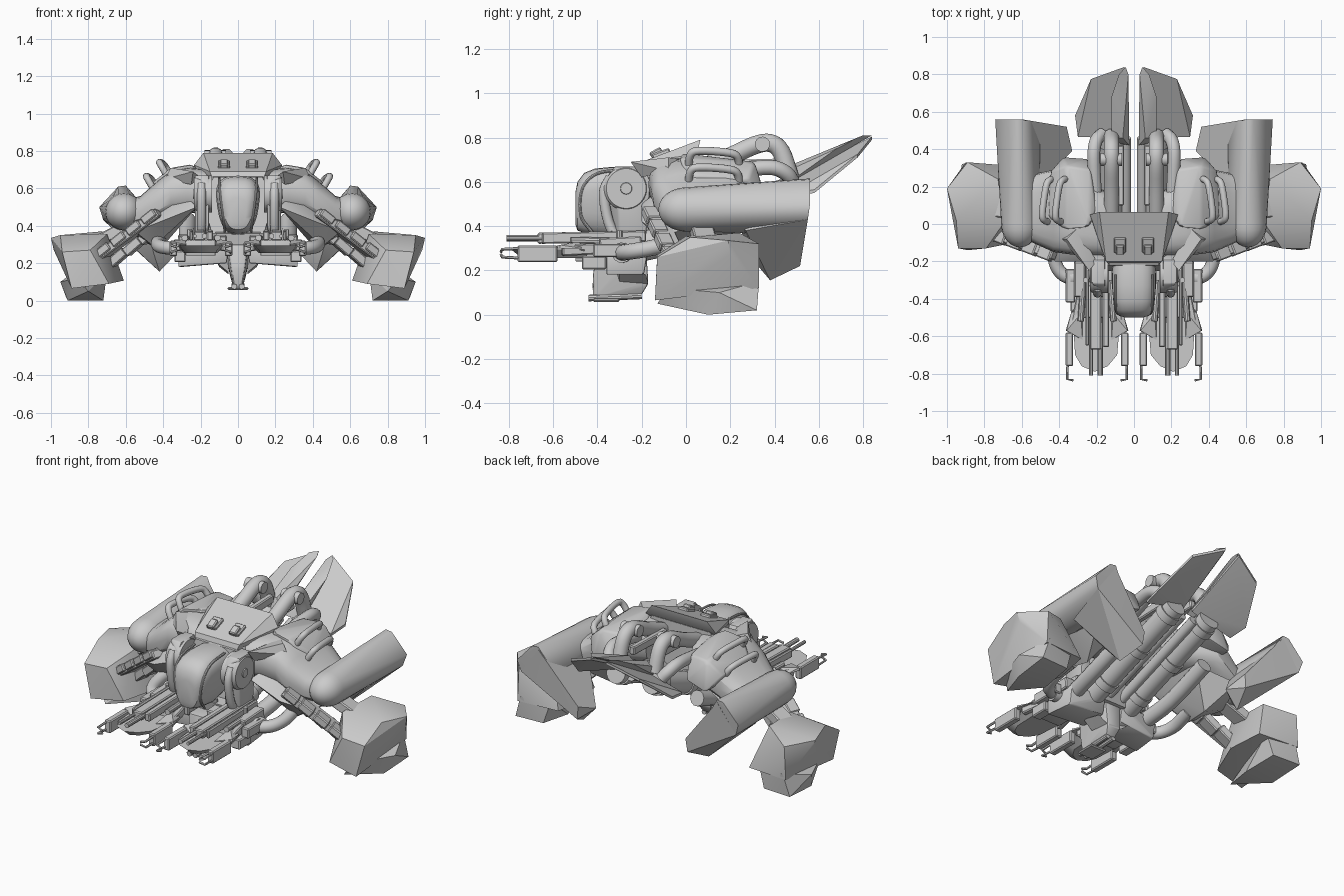
import bpy, bmesh, math
from mathutils import Vector, Matrix


def finish(name, bm, mirror=True, angle=32):
    bmesh.ops.recalc_face_normals(bm, faces=bm.faces)
    me = bpy.data.meshes.new(name)
    bm.to_mesh(me)
    bm.free()
    me.polygons.foreach_set("use_smooth", [True] * len(me.polygons))
    me.set_sharp_from_angle(angle=math.radians(angle))
    ob = bpy.data.objects.new(name, me)
    bpy.context.collection.objects.link(ob)
    if mirror:
        ob.modifiers.new("Mirror", 'MIRROR')
    return ob


def hull(name, pts, mirror=True, bevel=0):
    bm = bmesh.new()
    for p in pts:
        bm.verts.new(p)
    bmesh.ops.convex_hull(bm, input=bm.verts[:])
    bmesh.ops.delete(bm, geom=[v for v in bm.verts if not v.link_faces], context='VERTS')
    bmesh.ops.dissolve_limit(bm, angle_limit=0.03, verts=bm.verts[:], edges=bm.edges[:])
    if bevel:
        bmesh.ops.bevel(bm, geom=bm.edges[:], offset=bevel, segments=2, affect='EDGES', profile=0.5)
    return finish(name, bm, mirror)


def loft(name, rings, mirror=True, angle=32):
    bm = bmesh.new()
    rs = [[bm.verts.new(p) for p in r] for r in rings]
    for a, b in zip(rs, rs[1:]):
        for i in range(len(a)):
            j = (i + 1) % len(a)
            bm.faces.new((a[i], a[j], b[j], b[i]))
    bm.faces.new(rs[0])
    bm.faces.new(rs[-1])
    return finish(name, bm, mirror, angle)


def tube(name, path, r, mirror=True, n=12, steps=1):
    pts = [Vector(p) for p in path]
    if steps > 1:  # rounded path through the points
        e = [2 * pts[0] - pts[1]] + pts + [2 * pts[-1] - pts[-2]]
        pts = [0.5 * (2 * b + (c - a) * t + (2 * a - 5 * b + 4 * c - d) * t * t + (3 * b - a - 3 * c + d) * t ** 3)
               for a, b, c, d in zip(e, e[1:], e[2:], e[3:]) for t in [k / steps for k in range(steps)]] + [e[-2]]
    tan = [(pts[min(i + 1, len(pts) - 1)] - pts[max(i - 1, 0)]).normalized() for i in range(len(pts))]
    u = tan[0].orthogonal().normalized()
    rings = []
    for i, (p, t) in enumerate(zip(pts, tan)):
        u = (u - t * u.dot(t)).normalized()
        v = t.cross(u)
        rr = r[i] if isinstance(r, (list, tuple)) else r
        rings.append([p + rr * (math.cos(k * math.tau / n) * u + math.sin(k * math.tau / n) * v) for k in range(n)])
    return loft(name, rings, mirror)


def beam(name, p, q, w, h, mirror=True, bevel=0.006):
    p, q = Vector(p), Vector(q)
    m = Matrix.Translation((p + q) / 2) @ (q - p).to_track_quat('Y', 'Z').to_matrix().to_4x4()
    bm = bmesh.new()
    bmesh.ops.create_cube(bm, size=1, matrix=m @ Matrix.Diagonal((w, (q - p).length, h, 1)))
    if bevel:
        bmesh.ops.bevel(bm, geom=bm.edges[:], offset=bevel, segments=1, affect='EDGES')
    return finish(name, bm, mirror)


def oval(a, b, n=24, e=2.0):
    for k in range(n):
        c, s = math.cos(k * math.tau / n), math.sin(k * math.tau / n)
        yield a * math.copysign(abs(c) ** (2 / e), c), b * math.copysign(abs(s) ** (2 / e), s)


def both(pts):
    return [(s * x, y, z) for x, y, z in pts for s in (1, -1)]


# cockpit pod, lofted front to back: y, half width, centre z, half height
pod = [(-.50, .05, .48, .07), (-.49, .085, .49, .11), (-.46, .105, .505, .135), (-.41, .115, .51, .15),
       (-.33, .122, .51, .158), (-.24, .12, .52, .145), (-.15, .11, .52, .13)]
loft("cockpit", [[(x * (1 + .2 * z / h), y, c + z) for x, z in oval(w * .92, h, 28, 2.8)] for y, w, c, h in pod], False, 45)
tube("canopy_frame", [(.1, -.27, .655), (.1, -.4, .638), (.095, -.468, .57), (.08, -.475, .45), (.07, -.42, .367)], .007, n=8, steps=5)

# central hull with the flared roof plate
hull("main_hull", both([(.13, -.22, .66), (.2, .05, .72), (.19, -.22, .55), (.22, .04, .6), (.14, -.25, .36), (.13, .06, .42)]), False)
hull("roof_plate", both([(.14, -.21, .66), (.15, -.2, .69), (.235, .05, .725), (.185, .065, .79), (.23, .03, .7), (.12, -.12, .705)]), False)
beam("roof_vent", (.075, -.15, .705), (.075, -.07, .735), .065, .04)
beam("roof_vent_lid", (.075, -.16, .717), (.075, -.11, .745), .045, .03)
hull("belly_block", both([(.12, -.32, .36), (.12, -.1, .38), (.08, -.3, .26), (.08, -.16, .28)]), False)

# intake drums beside the cockpit
tube("intake_drum", [(.14, -.27, .57), (.22, -.27, .57), (.235, -.27, .57), (.235, -.27, .57), (.205, -.27, .57)], [.1, .1, .09, .07, .07], n=28)
tube("intake_hub", [(.2, -.27, .57), (.24, -.27, .57)], [.04, .025], n=16)
for k in range(6):
    a = k * math.pi / 3
    beam("intake_blade", (.222, -.27, .57), (.222, -.27 + .08 * math.cos(a), .57 + .08 * math.sin(a)), .012, .016, bevel=0)
hull("intake_frame", [(x, y, z) for x in (.155, .23) for y, z in [(-.35, .4), (-.36, .62), (-.32, .67), (-.19, .67), (-.16, .6), (-.18, .36), (-.3, .35)]
                      if x < .2 or y > -.33], bevel=.008)
tube("intake_pipe", [(.195, -.34, .62), (.195, -.37, .55), (.195, -.35, .42), (.2, -.3, .32)], .024, steps=4)

# shoulders sweeping out to the nacelles: x, centre y, centre z, half depth, half height
arm = [(.15, .0, .58, .17, .12), (.27, .04, .59, .21, .12), (.36, .07, .575, .23, .12), (.43, .07, .53, .22, .11),
       (.52, .08, .475, .19, .085), (.62, .1, .45, .16, .08)]
loft("shoulder", [[(x, c + y, z + h) for y, h in oval(a, b, 20, 3)] for x, c, z, a, b in arm])
hull("shoulder_armour", [(.2, .08, .7), (.24, -.02, .73), (.36, -.03, .71), (.46, .05, .63), (.45, .28, .61), (.36, .31, .69),
                         (.23, .29, .69), (.24, .35, .56), (.38, .36, .52), (.22, .05, .6), (.44, .0, .58)], bevel=.012)
hull("shoulder_flap", [(.2, -.2, .66), (.24, -.25, .69), (.36, -.08, .71), (.39, -.08, .65), (.25, -.2, .62), (.3, -.02, .7)])
hull("wing_web", [(.22, -.2, .5), (.42, -.2, .42), (.55, -.12, .37), (.62, .05, .38), (.3, -.1, .58), (.5, .28, .4), (.28, .2, .47), (.45, -.08, .29), (.42, .1, .27)])
for k in range(2):
    dx, dz = .07 * k, -.075 * k
    tube("shoulder_rail", [(.35 + dx, .24, .65 + dz), (.38 + dx, .235, .705 + dz), (.4 + dx, .2, .73 + dz), (.42 + dx, .06, .74 + dz),
                           (.41 + dx, .02, .72 + dz), (.37 + dx, .01, .65 + dz)], .018, steps=4)

# upper thruster nacelles: round nose swept into a slanted box rear
nose = [(.61 + .1 * math.cos(a) * math.cos(b), .0 - .125 * math.sin(b), .475 + .1 * math.sin(a) * math.cos(b))
        for a in [k * math.tau / 20 for k in range(20)] for b in [j * math.pi / 12 for j in range(7)]]
hull("thruster_nacelle", nose + [(.6, .56, .615), (.64, .56, .61), (.742, .56, .5), (.72, .55, .43), (.58, .53, .36), (.5, .53, .46)])
hull("thruster_fin", [(.42, .38, .155), (.37, .515, .22), (.33, .39, .25), (.72, .55, .43), (.66, .27, .38), (.6, .56, .6), (.36, .52, .3), (.5, .22, .45), (.45, .3, .25)])

# hanging outer pods
hull("outer_pod", [(.79, -.13, .27), (.94, -.13, .26), (.89, -.14, .065), (.69, -.11, .09), (.70, .0, .355), (.95, .02, .35),
                   (1.0, .19, .335), (.985, .2, .27), (.61, .1, .107), (.727, .24, .37), (.89, .33, .32), (.64, .31, .12), (.9, .33, .12)])
hull("outer_pod_keel", [(.72, .1, .0), (.91, .1, .0), (.92, .32, .02), (.74, .31, .02), (.88, .33, .15), (.7, .3, .15), (.8, -.13, .05), (.86, -.08, .12), (.95, .15, .1)])
beam("pod_strut", (.55, .06, .42), (.82, .1, .28), .1, .06)

# armour plates stepping down the wing's leading edge
a0, a1 = Vector((.42, -.15, .47)), Vector((.76, -.03, .22))
beam("leading_band", a0, a1, .09, .05)
for k in range(4):
    c = a0.lerp(a1, .14 + .24 * k)
    beam("leading_plate", c + Vector((-.03, -.035, .04)), c + Vector((.035, -.01, -.012)), .07, .045)
    beam("leading_tab", c + Vector((-.03, .08, -.05)), c + Vector((.05, .1, -.12)), .08, .05)

# long belly tubes running to the tail
tube("belly_tube", [(.12, -.2, .31), (.12, .5, .565)], .062, n=20)
tube("inner_tube", [(.045, -.2, .31), (.045, .46, .55)], .03)
for t in (.12, .5, .88):
    y, z = -.2 + .7 * t, .31 + .255 * t
    tube("tube_collar", [(.12, y, z), (.12, y + .045, z + .016)], .07, n=20)
tube("side_tube", [(.25, -.22, .28), (.27, .0, .33), (.27, .28, .43)], .045, steps=3)

# tail arches with pivots
tube("tail_arch", [(.12, .06, .66), (.12, .2, .715), (.12, .31, .765), (.12, .38, .775), (.12, .43, .735), (.12, .47, .62)], .042, steps=4)
tube("outer_arch", [(.2, .06, .62), (.21, .24, .65), (.215, .38, .665), (.2, .45, .64), (.17, .48, .6)], .035, steps=4)
tube("arch_pivot", [(.065, .345, .77), (.18, .345, .77)], .034, n=18)
beam("arch_link", (.07, .1, .67), (.07, .42, .68), .035, .05)

# tail fins with raised spines
hull("tail_fin", [(x, y, z + d) for x, y, z in [(.03, .46, .6), (.05, .84, .79), (.23, .775, .71), (.315, .58, .55), (.3, .465, .53)] for d in (0, .015)])
hull("tail_spine", [(.025, .42, .6), (.03, .8, .795), (.045, .84, .81), (.08, .8, .81), (.12, .68, .75), (.12, .46, .65), (.06, .46, .67), (.12, .44, .58), (.03, .6, .68)])

# gun platform, barrels and claws
hull("gun_platform", [(.06, -.36, .2), (.32, -.36, .18), (.32, -.36, .28), (.05, -.36, .29), (.3, -.19, .18), (.3, -.17, .3), (.06, -.19, .2), (.06, -.17, .3)], bevel=.008)
for x in (.09, .19, .29):
    beam("platform_block", (x, -.39, .31), (x, -.2, .32), .06, .07)
    tube("platform_post", [(x - .03, -.3, .3), (x - .03, -.3, .38)], .014, n=8)
dish = [(.07, -.46), (.09, -.7), (.14, -.76), (.21, -.79), (.28, -.76), (.315, -.7), (.33, -.46)]
hull("gun_dish", [(x, y, .295) for x, y in dish] + [(.205 + (x - .205) * .7, y * .9 - .03, .255) for x, y in dish])
hull("gun_neck", [(x, y, z) for x in (.12, .28) for y in (-.5, -.33) for z in (.24, .325)], bevel=.006)
for x, w in ((.15, .035), (.205, .06), (.25, .02)):
    beam("gun_rail", (x, -.64 - w / 2, .345), (x, -.18, .355), w, .05)
tube("gun_barrel", [(.18, -.81, .345), (.18, -.5, .345)], .014, n=10)
tube("gun_barrel_outer", [(.23, -.81, .345), (.23, -.5, .345)], .01, n=10)
for x, s in ((.05, -1), (.345, 1)):
    hull("gun_shield", [(x - s * .07, -.48, .3), (x - s * .07, -.62, .3), (x + s * .02, -.57, .3), (x - s * .01, -.47, .3),
                        (x - s * .06, -.48, .33), (x + s * .015, -.57, .315)])
    beam("claw_gun", (x, -.76, .275), (x, -.58, .275), .04, .075)
    beam("claw_rear", (x - s * .02, -.56, .29), (x - s * .06, -.36, .3), .035, .05)
    tube("claw_arm", [(x + s * .01, -.74, .3), (x + s * .012, -.83, .295), (x - s * .02, -.835, .285)], .007, n=6)
    tube("claw_arm_low", [(x + s * .01, -.74, .255), (x + s * .012, -.83, .26), (x - s * .02, -.835, .27)], .007, n=6)
    tube("claw_cylinder", [(x - s * .06, -.52, .335), (x - s * .075, -.3, .33)], .017, n=10)
beam("side_block", (.31, -.47, .235), (.31, -.36, .235), .06, .06)
beam("side_block_upper", (.34, -.42, .29), (.34, -.24, .29), .05, .06)

# feed hoses bending from the platform to the wings
tube("feed_hose", [(.22, -.27, .28), (.33, -.29, .28), (.4, -.25, .285), (.43, -.16, .3), (.42, -.03, .33)], .036, n=14, steps=5)
tube("feed_collar", [(.3, -.287, .28), (.34, -.29, .28)], .046, n=14)

# chin turret
hull("chin_turret", both([(.055, -.4, .3), (.055, -.18, .3), (.055, -.3, .2), (.045, -.17, .14), (.035, -.42, .18), (.025, -.42, .07), (.03, -.2, .09)]), False, .008)
tube("chin_barrel", [(.02, -.44, .075), (.02, -.2, .085)], .015, n=10)
beam("chin_base", (.0, -.42, .065), (.0, -.3, .065), .11, .015, False)
hull("chin_fairing", [(.05, -.33, .25), (.11, -.3, .2), (.1, -.18, .18), (.05, -.17, .14), (.05, -.3, .15)])
